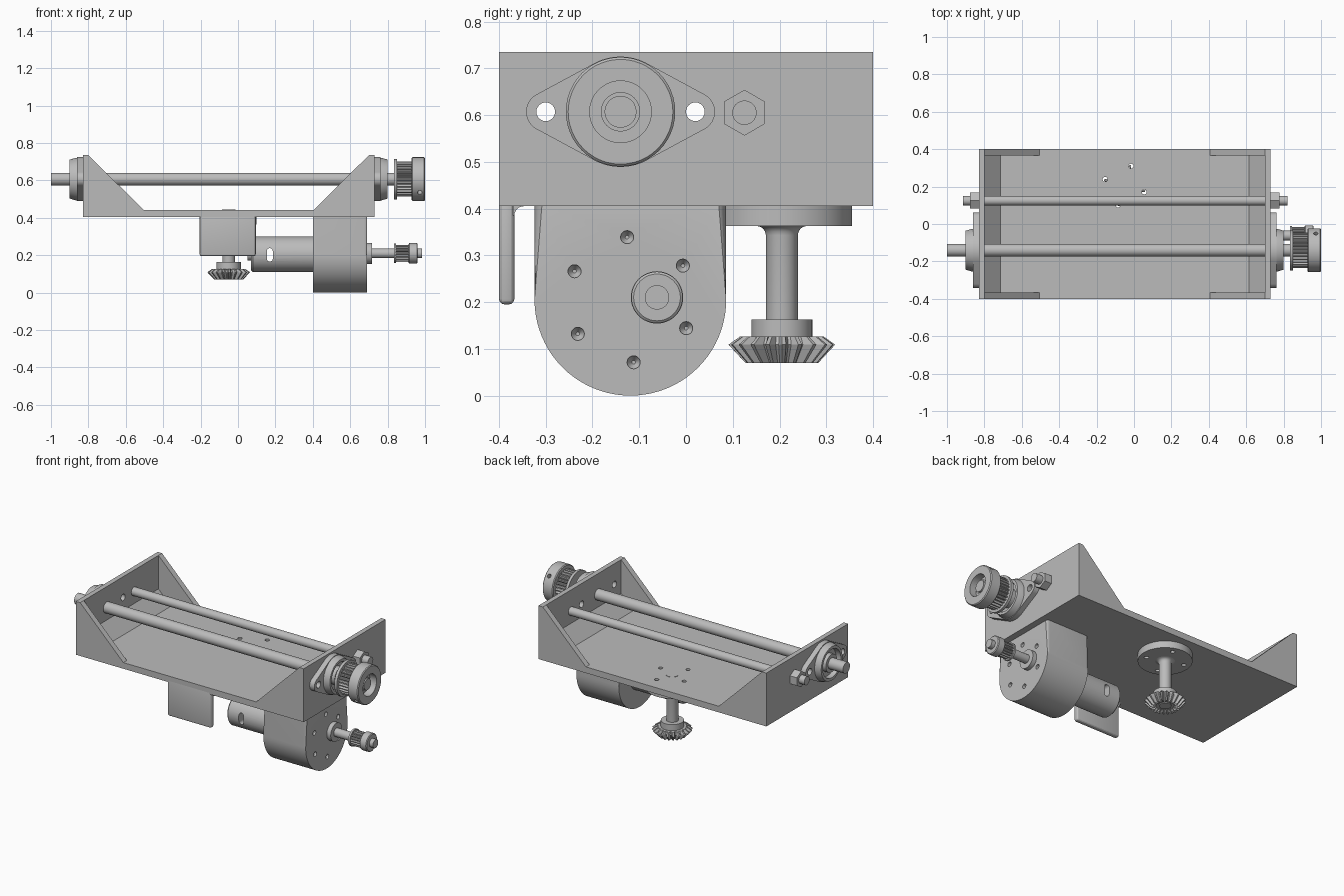
import bpy, bmesh, math
from math import sin, cos, pi, radians
from mathutils import Vector

if "Cube" in bpy.data.objects:
    bpy.data.objects.remove(bpy.data.objects["Cube"], do_unlink=True)

GREY = (0.5, 0.5, 0.5, 1)
metal = bpy.data.materials.new("plain_grey_metal")
metal.use_nodes = True
metal.diffuse_color = GREY
metal.node_tree.nodes["Principled BSDF"].inputs["Base Color"].default_value = GREY
parts = []


def place(axis, a, b, t):
    """Map section coordinates (a, b) and axial position t to 3D."""
    return Vector({"X": (t, a, b), "Y": (a, t, b), "Z": (a, b, t)}[axis])


def finish(name, bm):
    bmesh.ops.recalc_face_normals(bm, faces=bm.faces[:])
    mesh = bpy.data.meshes.new(name)
    bm.to_mesh(mesh)
    bm.free()
    mesh.materials.append(metal)
    obj = bpy.data.objects.new(name, mesh)
    bpy.context.collection.objects.link(obj)
    parts.append(obj)
    return obj


def skin(name, rings, bevel_ends=0):
    """Join successive rings of points and cap both ends."""
    bm = bmesh.new()
    loops = [[bm.verts.new(p) for p in ring] for ring in rings]
    n = len(loops[0])
    for lo, hi in zip(loops, loops[1:]):
        for i in range(n):
            j = (i + 1) % n
            bm.faces.new((lo[i], lo[j], hi[j], hi[i]))
    caps = [bm.faces.new(loops[0]), bm.faces.new(loops[-1])]
    if bevel_ends:
        edges = [e for f in caps for e in f.edges]
        bmesh.ops.bevel(bm, geom=edges, offset=bevel_ends, segments=4,
                        profile=0.5, affect="EDGES")
    return finish(name, bm)


def prism(name, axis, pts, t0, t1, bevel_ends=0):
    return skin(name, [[place(axis, a, b, t) for a, b in pts] for t in (t0, t1)], bevel_ends)


def lathe(name, axis, centre, profile, teeth=0, sides=48):
    """Revolve (radius, position[, tooth depth]) rows around an axis."""
    n = teeth * 4 if teeth else sides
    rings = []
    for r, t, *depth in profile:
        ring = []
        for i in range(n):
            k = r - (depth[0] if depth and i % 4 > 1 else 0)
            ang = 2 * pi * i / n
            ring.append(place(axis, centre[0] + k * cos(ang), centre[1] + k * sin(ang), t))
        rings.append(ring)
    return skin(name, rings)


def rod(name, axis, centre, r, t0, t1, sides=48):
    return lathe(name, axis, centre, [(r, t0), (r, t1)], sides=sides)


def arc(cx, cy, r, a0, a1, n=12):
    return [(cx + r * cos(radians(a0 + (a1 - a0) * i / n)),
             cy + r * sin(radians(a0 + (a1 - a0) * i / n))) for i in range(n + 1)]


def cut(obj, cutters):
    for c in cutters:
        mod = obj.modifiers.new("hole", "BOOLEAN")
        mod.operation, mod.solver, mod.object = "DIFFERENCE", "EXACT", c
    deps = bpy.context.evaluated_depsgraph_get()
    mesh = bpy.data.meshes.new_from_object(obj.evaluated_get(deps))
    obj.modifiers.clear()
    obj.data = mesh


def discard(cutters):
    for c in cutters:
        parts.remove(c)
        bpy.data.objects.remove(c, do_unlink=True)


MID = -0.05                       # the tray's centre in x
WALL, INNER = 0.78, 0.75          # wall faces measured from the tray's centre
FLOOR, DECK, TOP = 0.405, 0.443, 0.735
DRIVE, TIE = (-0.14, 0.607), (0.125, 0.605)

# Tray: U-shaped section with chamfered inner corners
half = [(WALL, FLOOR), (WALL, TOP), (INNER, TOP), (INNER, 0.528), (INNER - 0.085, DECK)]
section = [(MID + x, z) for x, z in half] + [(MID - x, z) for x, z in reversed(half)]
tray = prism("tray", "Y", section, -0.4, 0.4)

# Triangular gussets at the four corners
for sx, side in ((-1, "right"), (1, "left")):
    tri = [(MID + sx * INNER, TOP), (MID + sx * 0.455, DECK), (MID + sx * INNER, DECK)]
    for sy, end in ((-1, "front"), (1, "back")):
        prism(f"{end}_{side}_gusset", "Y", tri, sy * 0.365, sy * 0.4)

# Flanged bearings with a two-hole diamond plate, and nuts on the tie rod
mount_holes = [rod("cutter", "X", (DRIVE[0] + d, DRIVE[1]), 0.02, -1.2, 1.2, 24)
               for d in (-0.16, 0.16)]
cut(tray, mount_holes)
R, r, reach = 0.118, 0.042, 0.16
a = math.degrees(math.acos((R - r) / reach))
y, z = DRIVE
diamond = (arc(y + reach, z, r, -a, a) + arc(y, z, R, a, 180 - a)
           + arc(y - reach, z, r, 180 - a, 180 + a) + arc(y, z, R, 180 + a, 360 - a))
for s, side in ((-1, "right"), (1, "left")):
    def at(d):
        return MID + s * d
    plate = prism(f"{side}_bearing_plate", "X", diamond, at(WALL), at(0.812))
    cut(plate, mount_holes)
    lathe(f"{side}_bearing_housing", "X", DRIVE,
          [(0.115, at(0.805)), (0.113, at(0.82)), (0.104, at(0.85)), (0.088, at(0.85)),
           (0.084, at(0.82)), (0.055, at(0.82)), (0.055, at(0.848)), (0.03, at(0.848))])
    rod(f"{side}_nut", "X", TIE, 0.049, at(WALL), at(0.827), 6).data.transform
discard(mount_holes)
for obj in parts:                 # turn the nuts so that a corner points up
    if obj.name.endswith("_nut"):
        for v in obj.data.vertices:
            dy, dz = v.co.y - TIE[0], v.co.z - TIE[1]
            v.co.y, v.co.z = TIE[0] - dz, TIE[1] + dy

# Long rods
rod("drive_shaft", "X", DRIVE, 0.034, -1.0, 0.985)
rod("tie_rod", "X", TIE, 0.026, -0.915, 0.82)

# Large toothed pulley on the drive shaft
lathe("large_pulley_flange", "X", DRIVE, [(0.108, 0.833), (0.108, 0.85)])
lathe("large_pulley_teeth", "X", DRIVE, [(0.094, 0.85, 0.012), (0.094, 0.935, 0.012)], teeth=30)
hub = lathe("large_pulley_hub", "X", DRIVE,
            [(0.112, 0.928), (0.117, 0.933), (0.117, 0.995), (0.112, 1.0), (0.066, 1.0),
             (0.066, 0.955), (0.042, 0.955), (0.042, 0.975), (0.03, 0.975)])
screws = []
for ang in (218, 40):
    c, s = cos(radians(ang)), sin(radians(ang))
    h = rod("cutter", "X", (0, 0), 0.012, 0.085, 0.15, 16)
    for v in h.data.vertices:
        t, p, q = v.co
        v.co = (0.972 + q, DRIVE[0] + t * c - p * s, DRIVE[1] + t * s + p * c)
    screws.append(h)
cut(hub, screws)
discard(screws)

# Gearbox: D-shaped block with rounded end edges and screw dimples
GB = (-0.119, 0.205)
outline = arc(*GB, 0.205, 180, 360, 40) + [(GB[0] + 0.205, 0.425), (GB[0] - 0.205, 0.425)]
gearbox = prism("gearbox", "X", outline, 0.4, 0.69, 0.016)
dimples = [lathe("cutter", "X", p, [(0.004, 0.665), (0.014, 0.68), (0.014, 0.72)], sides=20)
           for p in arc(*GB, 0.134, 33, 333, 5)]
cut(gearbox, dimples)
discard(dimples)

# Motor can with a vent slot through it
motor = lathe("motor_can", "X", GB, [(0.085, 0.07), (0.095, 0.08), (0.095, 0.41)])
slot = prism("cutter", "Y", arc(0.17, 0.222, 0.016, 0, 180) + arc(0.17, 0.182, 0.016, 180, 360),
             -0.4, 0.2)
cut(motor, [slot])
discard([slot])
rod("motor_end_boss", "X", GB, 0.033, 0.05, 0.08)

# Motor output shaft and small toothed pulley
OUT = (-0.062, 0.21)
rod("output_boss", "X", OUT, 0.056, 0.68, 0.717)
rod("output_shaft", "X", OUT, 0.026, 0.7, 0.985)
lathe("small_pulley_flange", "X", OUT, [(0.052, 0.833), (0.052, 0.845)])
lathe("small_pulley_teeth", "X", OUT, [(0.046, 0.845, 0.008), (0.046, 0.915, 0.008)], teeth=18)
lathe("small_pulley_hub", "X", OUT, [(0.05, 0.912), (0.055, 0.916), (0.055, 0.956), (0.05, 0.96)])

# Front hanging plate with rounded edges and a fillet under the tray
plate = prism("hanging_plate", "Y", [(-0.205, 0.195), (0.095, 0.195), (0.095, 0.425), (-0.205, 0.425)],
              -0.4, -0.367)
bev = plate.modifiers.new("round_edges", "BEVEL")
bev.width, bev.segments = 0.012, 3
cut(plate, [])
prism("plate_fillet", "X", [(-0.37, 0.41), (-0.37, 0.385)] + arc(-0.347, 0.385, 0.02, 180, 90, 6)
      + [(-0.347, 0.41)], -0.205, 0.095)

# Vertical shaft with bolted flange and bevel gear
AX = (-0.05, 0.205)
flange = rod("shaft_flange", "Z", AX, 0.15, 0.363, FLOOR, 64)
bolts = [rod("cutter", "Z", p, 0.013, 0.3, 0.6, 20) for p in arc(*AX, 0.11, 72, 342, 3)]
cut(flange, bolts)
cut(tray, bolts)
discard(bolts)
neck = [(0.034 + q, 0.343 + p) for p, q in
        ((0, 0), (0.008, 0.002), (0.014, 0.006), (0.018, 0.012), (0.02, 0.02))]
lathe("vertical_shaft", "Z", AX, [(0.034, 0.08)] + neck + [(0.036, 0.364), (0.036, DECK + 0.002)])
lathe("bevel_gear_hub", "Z", AX, [(0.065, 0.11), (0.065, 0.163)])
lathe("bevel_gear_teeth", "Z", AX,
      [(0.06, 0.126), (0.09, 0.126, 0.012), (0.114, 0.109, 0.028), (0.078, 0.07, 0.02),
       (0.05, 0.085), (0.03, 0.085)], teeth=20)

# Smooth the round faces and keep real edges sharp
bpy.ops.object.select_all(action="DESELECT")
for obj in parts:
    obj.select_set(True)
bpy.context.view_layer.objects.active = tray
bpy.ops.object.shade_smooth_by_angle(angle=radians(28))
